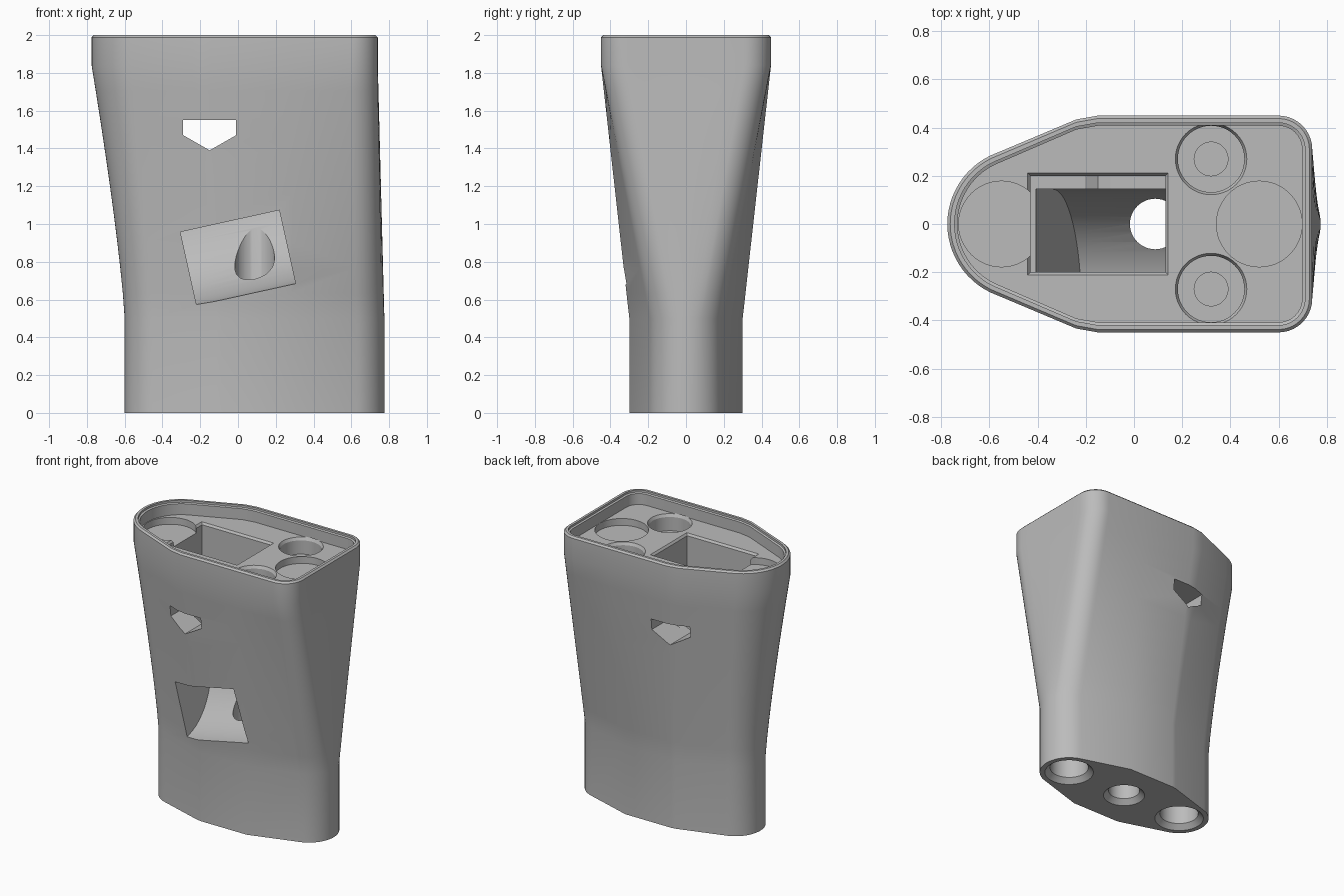
import bpy, bmesh, math
from mathutils import Matrix, Vector

if "Cube" in bpy.data.objects:
    bpy.data.objects.remove(bpy.data.objects["Cube"], do_unlink=True)

grey = bpy.data.materials.new("plain_grey")
grey.use_nodes = True
grey.diffuse_color = (0.5, 0.5, 0.5, 1)
grey.node_tree.nodes["Principled BSDF"].inputs["Base Color"].default_value = (0.5, 0.5, 0.5, 1)


def loft(name, rings, matrix=None):
    """Closed solid through rings of equal point count."""
    bm = bmesh.new()
    loops = [[bm.verts.new(p) for p in ring] for ring in rings]
    for a, b in zip(loops, loops[1:]):
        for i in range(len(a)):
            j = (i + 1) % len(a)
            bm.faces.new((a[i], a[j], b[j], b[i]))
    bm.faces.new(loops[0][::-1])
    bm.faces.new(loops[-1])
    bmesh.ops.recalc_face_normals(bm, faces=bm.faces)
    if matrix:
        bm.transform(matrix)
    mesh = bpy.data.meshes.new(name)
    bm.to_mesh(mesh)
    bm.free()
    mesh.materials.append(grey)
    obj = bpy.data.objects.new(name, mesh)
    bpy.context.collection.objects.link(obj)
    return obj


def arc(cx, cy, r, start, end, n):
    angles = [math.radians(start + (end - start) * i / (n - 1)) for i in range(n)]
    return [(cx + r * math.cos(a), cy + r * math.sin(a)) for a in angles]


def mirrored(half):
    """Complete a half outline running from the +x end to the -x end."""
    return half + [(x, -y) for x, y in half[-2:0:-1]]


def foot_outline():
    return mirrored(arc(0.575, 0, 0.2, 0, 75, 15) + [(0.28, 0.3), (-0.09, 0.3), (-0.12, 0.296)]
                    + arc(-0.4, 0, 0.2, 105, 180, 14))


def top_outline(d=0):
    flat = [(0.74 - d, 0.31 * i / 4) for i in range(4)]
    return mirrored(flat + arc(0.6, 0.31, 0.14 - d, 0, 90, 11)
                    + [(0.3, 0.45 - d), (-0.15, 0.45 - d), (-0.24, 0.434 - d)]
                    + arc(-0.46, 0, 0.315 - d, 110, 180, 14))


def at(outline, z):
    return [(x, y, z) for x, y in outline]


def blend(t):
    """Outline between foot and top, with a slight hollow on the round end."""
    ring = []
    for (ax, ay), (bx, by) in zip(foot_outline(), top_outline()):
        s = t ** 1.25 if bx < -0.2 else t
        ring.append((ax + (bx - ax) * s, ay + (by - ay) * t, 0.5 + 1.34 * t))
    return ring


# Main body
steps = 10
body = loft("tapered_body", [at(foot_outline(), 0)] + [blend(i / steps) for i in range(steps + 1)]
            + [at(top_outline(), 1.988), at(top_outline(0.012), 2)])
cutters = []


def cut(name, rings, matrix=None):
    cutters.append(loft(name, rings, matrix))


def bore(name, x, y, sections):
    """Round hole given as (radius, z) sections."""
    cut(name, [at(arc(x, y, r, 0, 352.5, 48), z) for r, z in sections])


def rect(x0, x1, y, z):
    return [(x0, -y, z), (x1, -y, z), (x1, y, z), (x0, y, z)]


# Top tray, with a fine step in the rim
floor = 1.9
cut("tray", [at(top_outline(0.042), floor), at(top_outline(0.042), 1.98),
             at(top_outline(0.03), 1.985), at(top_outline(0.03), 2.1)])

# Round seats in the tray floor
for x in (-0.55, 0.52):
    bore("wide_seat", x, 0, [(0.178, floor - 0.05), (0.178, floor + 0.01)])
for y in (-0.27, 0.27):
    bore("deep_seat", 0.32, y, [(0.07, floor - 0.16), (0.07, floor - 0.12), (0.138, floor - 0.12),
                                (0.138, floor - 0.02), (0.151, floor + 0.005)])

# Rectangular shaft with a chamfered mouth
cut("shaft", [rect(-0.43, 0.13, 0.2, 1.42), rect(-0.43, 0.13, 0.2, floor - 0.015),
              rect(-0.445, 0.145, 0.215, floor + 0.005)])

# Leaning chute with a curved ramp that opens at the front
ramp = [(-0.35 + 0.495 * math.sin(t), 0.35 - 0.55 * math.cos(t))
        for t in (math.pi / 2 * i / 16 for i in range(17))]
side = [(-0.7, -0.2)] + ramp + [(0.145, 0.68), (-0.2, 0.68), (-0.2, 0.2), (-0.7, 0.2)]
lean = Matrix.Translation(Vector((0, 0, 0.82))) @ Matrix.Rotation(math.radians(-12.5), 4, 'Y')
cut("chute", [[(x, y, z) for y, z in side] for x in (-0.268, 0.268)], lean)

# Pentagon window through both walls
pentagon = [(-0.29, 1.55), (-0.01, 1.55), (-0.01, 1.47), (-0.15, 1.39), (-0.29, 1.47)]
cut("window", [[(x, y, z) for x, z in pentagon] for y in (-0.7, 0.7)])

# Underside holes with chamfered mouths
for x, r, top in ((-0.4, 0.13, 0.3), (0.575, 0.13, 0.3), (0.088, 0.105, 1.08)):
    bore("underside_hole", x, 0, [(r + 0.045, -0.01), (r, 0.035), (r, top)])

# Carve the body
for c in cutters:
    c.hide_render = True
    mod = body.modifiers.new(c.name, 'BOOLEAN')
    mod.operation = 'DIFFERENCE'
    mod.solver = 'EXACT'
    mod.object = c
carved = bpy.data.meshes.new_from_object(body.evaluated_get(bpy.context.evaluated_depsgraph_get()))
body.modifiers.clear()
body.data = carved
for c in cutters:
    bpy.data.objects.remove(c, do_unlink=True)

for o in bpy.context.selected_objects:
    o.select_set(False)
body.select_set(True)
bpy.context.view_layer.objects.active = body
bpy.ops.object.shade_smooth_by_angle(angle=math.radians(25))
